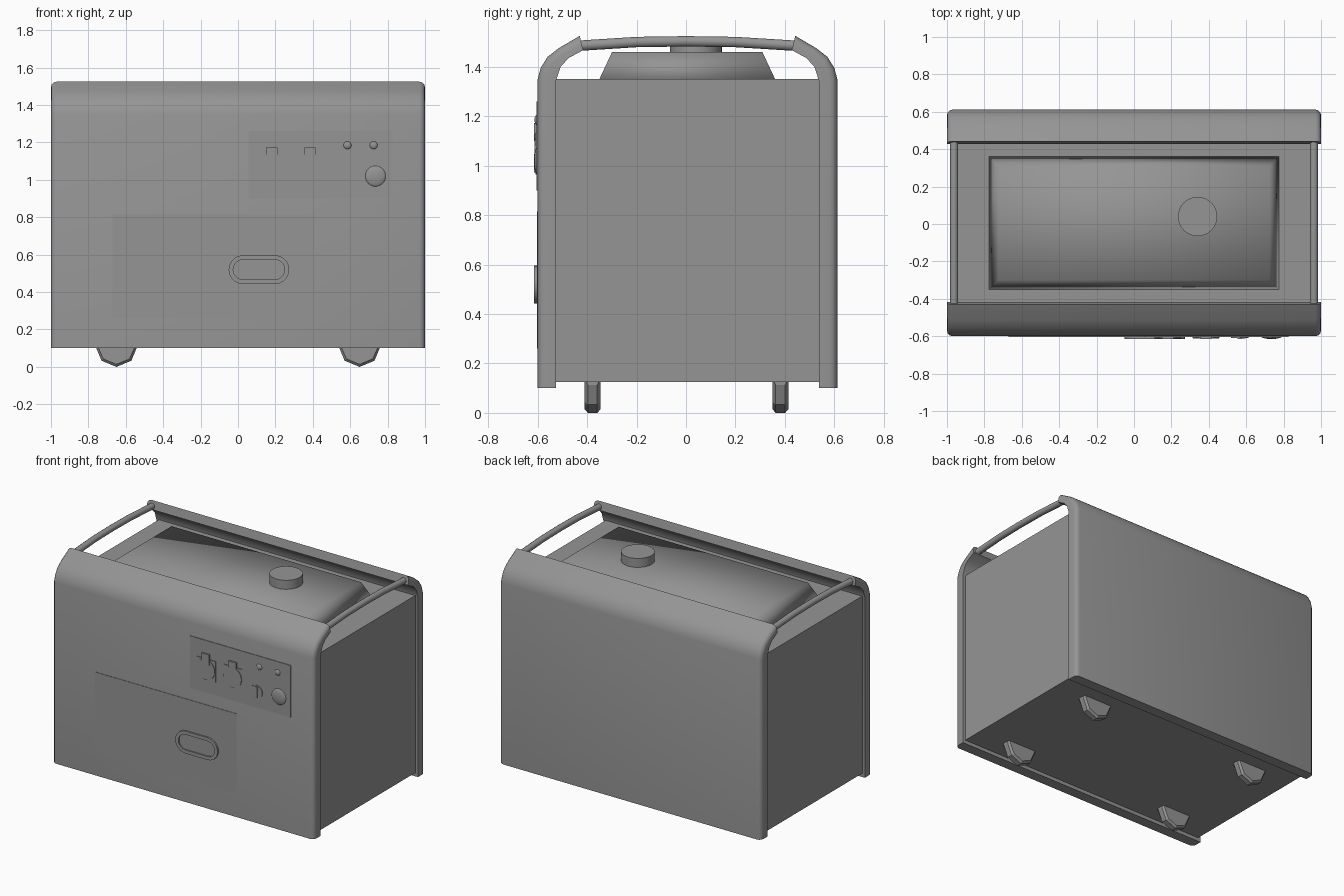
import bpy, bmesh, math
from mathutils import Vector

cube = bpy.data.objects.get("Cube")
if cube:
    bpy.data.objects.remove(cube, do_unlink=True)

grey = bpy.data.materials.new("plain grey")
grey.use_nodes = True
grey.diffuse_color = (0.3, 0.3, 0.3, 1)
grey.node_tree.nodes["Principled BSDF"].inputs["Base Color"].default_value = (0.3, 0.3, 0.3, 1)

FRONT = -0.6
BACK = 0.612


def finish(name, bm, angle=35):
    bmesh.ops.recalc_face_normals(bm, faces=bm.faces[:])
    mesh = bpy.data.meshes.new(name)
    bm.to_mesh(mesh)
    bm.free()
    mesh.materials.append(grey)
    obj = bpy.data.objects.new(name, mesh)
    bpy.context.collection.objects.link(obj)
    if angle:
        bpy.ops.object.select_all(action='DESELECT')
        obj.select_set(True)
        bpy.context.view_layer.objects.active = obj
        bpy.ops.object.shade_smooth_by_angle(angle=math.radians(angle))
    return obj


def extrude(points, direction):
    """Solid made by sweeping one polygon along a direction."""
    bm = bmesh.new()
    face = bm.faces.new([bm.verts.new(p) for p in points])
    new = bmesh.ops.extrude_face_region(bm, geom=[face])["geom"]
    moved = [v for v in new if isinstance(v, bmesh.types.BMVert)]
    bmesh.ops.translate(bm, verts=moved, vec=direction)
    return bm


def box(name, low, high, taper=0):
    """Box, optionally narrowed at the top by the same amount on each side."""
    bm = bmesh.new()
    bmesh.ops.create_cube(bm, size=1)
    low, high = Vector(low), Vector(high)
    for v in bm.verts:
        top = v.co.z > 0
        v.co = Vector([high[i] if v.co[i] > 0 else low[i] for i in range(3)])
        if top and taper:
            v.co.x -= math.copysign(taper, v.co.x)
            v.co.y -= math.copysign(taper, v.co.y)
    return finish(name, bm, 0)


def stadium(x, z, half_length, radius, y, steps=10):
    """Outline of a rounded slot, or a circle when half_length is zero."""
    pts = []
    for side in (1, -1):
        for i in range(steps + (1 if half_length else 0)):
            a = math.pi * i / steps - side * math.pi / 2
            pts.append((x + side * half_length + radius * math.cos(a), y,
                        z + radius * math.sin(a)))
    return pts


def disc(name, x, z, radius, depth, base=FRONT, steps=12):
    return finish(name, extrude(stadium(x, z, 0, radius, base, steps), (0, -depth, 0)))


def dome(name, x, z, radius, depth):
    bm = bmesh.new()
    bmesh.ops.create_uvsphere(bm, u_segments=20, v_segments=12, radius=1)
    for v in bm.verts:
        v.co = Vector((x + v.co.x * radius, FRONT + v.co.y * depth, z + v.co.z * radius))
    return finish(name, bm)


# Body block
box("body", (-0.98, -0.525, 0.125), (0.98, 0.54, 1.35))

# Front and back shells, curled inwards at the top
outer = [(0, 0.1), (0, 1.35), (0.012, 1.395), (0.04, 1.44), (0.085, 1.475), (0.17, 1.525)]
inner = [(0.184, 1.467), (0.125, 1.435), (0.093, 1.4), (0.075, 1.345), (0.075, 0.1)]
for name, y0, sign in (("front_shell", FRONT, 1), ("back_shell", BACK, -1)):
    bm = extrude([(-1, y0 + sign * y, z) for y, z in outer + inner], (2, 0, 0))

    def on_outer(v):
        return any(abs(v.co.y - y0 - sign * y) < 1e-4 and abs(v.co.z - z) < 1e-4
                   for y, z in outer)
    rim = [e for e in bm.edges if abs(e.verts[0].co.x - e.verts[1].co.x) < 1e-4
           and all(on_outer(v) for v in e.verts)]
    bmesh.ops.bevel(bm, geom=rim, offset=0.03, segments=3, profile=0.5, affect='EDGES')
    finish(name, bm, 40)

# Arched carrying bars between the shells
for side, x in (("left", 0.962), ("right", -0.962)):
    curve = bpy.data.curves.new(side + "_bar", 'CURVE')
    curve.dimensions = '3D'
    curve.bevel_depth = 0.022
    curve.bevel_resolution = 3
    curve.use_fill_caps = True
    path = [(-0.45, 1.484), (-0.2, 1.5), (0, 1.503), (0.2, 1.5), (0.46, 1.484)]
    line = curve.splines.new('POLY')
    line.points.add(len(path) - 1)
    for p, (y, z) in zip(line.points, path):
        p.co = (x, y, z, 1)
    curve.materials.append(grey)
    bpy.context.collection.objects.link(bpy.data.objects.new(side + "_bar", curve))

# Fuel tank with softly shaded sides, and its cap
tank = box("fuel_tank", (-0.78, -0.355, 1.34), (0.78, 0.365, 1.46), 0.056)
tank.data.polygons.foreach_set("use_smooth", [True] * len(tank.data.polygons))
bm = bmesh.new()
bmesh.ops.create_cone(bm, cap_ends=True, segments=32, radius1=0.105, radius2=0.105, depth=0.07)
bmesh.ops.translate(bm, verts=bm.verts[:], vec=(0.34, 0.04, 1.487))
finish("fuel_cap", bm)

# Octagonal feet with chamfered rims
for end, y in (("front", -0.378), ("back", 0.382)):
    for side, x in (("left", 0.65), ("right", -0.65)):
        ring = [(x + 0.113 * math.sin(i * math.pi / 4), y - 0.032,
                 0.113 - 0.113 * math.cos(i * math.pi / 4)) for i in range(-2, 3)]
        ring = [(ring[0][0], y - 0.032, 0.14)] + ring + [(ring[-1][0], y - 0.032, 0.14)]
        bm = extrude(ring, (0, 0.064, 0))
        rim = [e for e in bm.edges if abs(e.verts[0].co.y - e.verts[1].co.y) < 1e-4
               and min(v.co.z for v in e.verts) < 0.1]
        bmesh.ops.bevel(bm, geom=rim, offset=0.013, segments=1, affect='EDGES')
        finish(end + "_" + side + "_foot", bm, 20)

# Service door and control panel plates
box("service_door", (-0.67, FRONT - 0.003, 0.26), (0.41, FRONT + 0.01, 0.815))
box("control_panel", (0.055, FRONT - 0.004, 0.9), (0.825, FRONT + 0.01, 1.26))

# Door pull: raised slot-shaped ring around a lower plate
bm = bmesh.new()
loops = [[bm.verts.new(p) for p in stadium(0.112, 0.52, 0.085, r, y)]
         for r, y in ((0.077, FRONT), (0.077, FRONT - 0.014),
                      (0.053, FRONT - 0.014), (0.053, FRONT - 0.005))]
for a, b in zip(loops, loops[1:]):
    for i in range(len(a)):
        j = (i + 1) % len(a)
        bm.faces.new((a[i], a[j], b[j], b[i]))
bm.faces.new(loops[-1])
finish("door_pull", bm)

# Sockets with hinged round lids
for i, x in enumerate((0.18, 0.385), 1):
    tag = "socket_%d_" % i
    box(tag + "plate", (x - 0.074, FRONT - 0.008, 0.99), (x + 0.074, FRONT, 1.135))
    disc(tag + "lid", x, 1.063, 0.07, 0.013)
    box(tag + "hinge", (x - 0.03, FRONT - 0.015, 1.1), (x + 0.03, FRONT, 1.172))

# Selector switch, round knob and indicator buttons
disc("selector_base", 0.565, 1.01, 0.046, 0.009)
box("selector_grip", (0.554, FRONT - 0.015, 0.972), (0.576, FRONT, 1.048))
dome("round_knob", 0.735, 1.02, 0.057, 0.015)
for i, x in enumerate((0.585, 0.725), 1):
    dome("indicator_%d" % i, x, 1.185, 0.022, 0.013)
